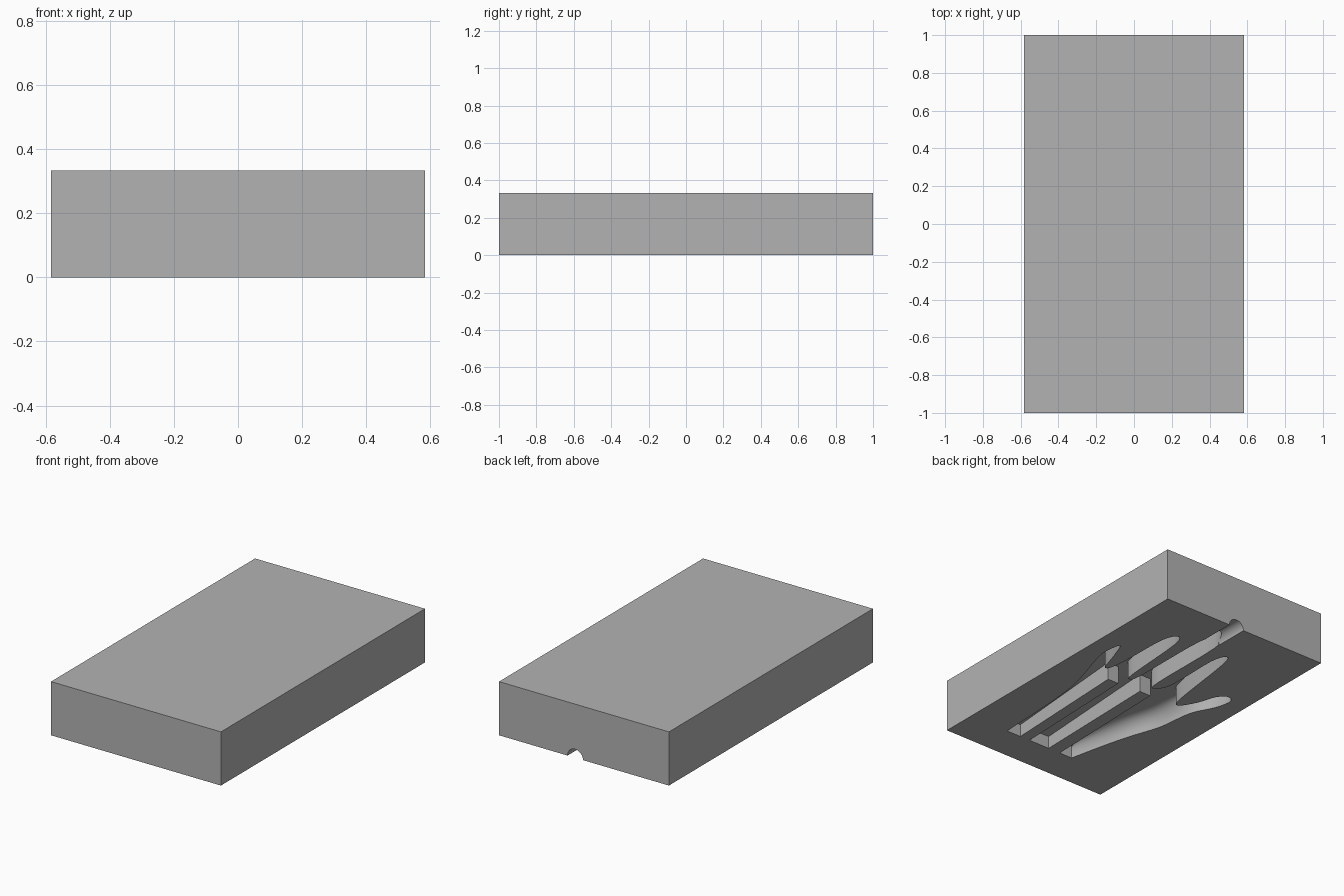
import bpy, bmesh, math
from mathutils import Vector

cube = bpy.data.objects.get("Cube")
if cube:
    bpy.data.objects.remove(cube, do_unlink=True)

WRIST = -0.78
HALF_X = 0.583
HEIGHT = 0.333


def make_material(name, value):
    mat = bpy.data.materials.new(name)
    mat.use_nodes = True
    color = (value, value, value, 1)
    mat.diffuse_color = color
    mat.node_tree.nodes["Principled BSDF"].inputs["Base Color"].default_value = color
    return mat


def make_object(name, bm):
    bmesh.ops.recalc_face_normals(bm, faces=bm.faces)
    mesh = bpy.data.meshes.new(name)
    bm.to_mesh(mesh)
    bm.free()
    obj = bpy.data.objects.new(name, mesh)
    bpy.context.collection.objects.link(obj)
    return obj


def smooth_path(points, steps=4):
    """Catmull-Rom curve through the points."""
    pts = [Vector(p) for p in points]
    pts = [pts[0]] + pts + [pts[-1]]
    path = []
    for a, b, c, d in zip(pts, pts[1:], pts[2:], pts[3:]):
        for i in range(steps):
            t = i / steps
            path.append(0.5 * (2 * b + (c - a) * t + (2 * a - 5 * b + 4 * c - d) * t ** 2
                               + (3 * b - a - 3 * c + d) * t ** 3))
    return path + [pts[-1]]


def cavity_depth(y):
    return 0.11 + 0.04 * y


def side_bulge(y):
    """How far the rounded side wall leans in: most at mid palm, none at the ends."""
    u = (y - WRIST) / (0.3 - WRIST)
    return math.sin(math.pi * u) ** 0.6 if 0 < u < 1 else 0


# Outline of the hand shaped cavity
outer_side = [(.31, WRIST), (.33, -.37), (.35, -.17), (.38, -.03), (.45, .2)]
fingers = [(.465, .3), (.445, .405), (.4, .3), (.345, .15), (.31, .25), (.3, .6),
           (.255, .7), (.21, .62), (.175, .2), (.15, .14), (.127, .22), (.12, .74),
           (.06, .84), (.005, .74), (0, .22), (-.03, .15), (-.08, .25), (-.08, .6),
           (-.115, .7), (-.155, .62), (-.22, .17), (-.26, .085), (-.325, .18),
           (-.367, .3), (-.42, .35), (-.465, .32)]
thumb_side = [(-.445, .21), (-.375, .06), (-.345, -.17), (-.28, -.37),
              (-.233, -.545), (-.18, WRIST)]
# Two straight ribs that split the palm into three channels
ribs = [(-.09, WRIST), (-.065, .07), (.015, .07), (-.005, WRIST),
        (.14, WRIST), (.17, .06), (.247, .06), (.21, WRIST)]

curve = smooth_path(outer_side + fingers + thumb_side)
first = 4 * len(outer_side)
last = 4 * (len(outer_side) + len(fingers))
rim = []
for i, p in enumerate(curve):
    lean = -0.06 if i < first else 0.09 if i >= last else 0
    rim.append((p, lean * side_bulge(p.y)))
rim += [(Vector(p), 0) for p in ribs]

# Cavity cutter: rings stacked from below the block up to the cavity floor
bm = bmesh.new()
levels = [-0.3] + [math.sin(k * math.pi / 12) for k in range(1, 7)]
rings = []
for t in levels:
    inward = 1 - math.sqrt(max(0, 1 - max(t, 0) ** 2))
    rings.append([bm.verts.new((p.x + lean * inward, p.y, t * cavity_depth(p.y)))
                  for p, lean in rim])
for low, high in zip(rings, rings[1:]):
    for i in range(len(low)):
        j = (i + 1) % len(low)
        bm.faces.new((low[i], low[j], high[j], high[i]))
bm.faces.new(rings[0])
bm.faces.new(rings[-1])
bmesh.ops.triangulate(bm, faces=[f for f in bm.faces if len(f.verts) > 4])
cavity = make_object("hand_cavity_cutter", bm)

# Pouring channel cutter: a cylinder along y that opens at the back
bm = bmesh.new()
bmesh.ops.create_cone(bm, cap_ends=True, segments=32, radius1=0.053, radius2=0.053, depth=0.4)
channel = make_object("pour_channel_cutter", bm)
channel.rotation_euler.x = math.pi / 2
channel.location = (0.06, 0.98, 0)

# Mould block
bm = bmesh.new()
bmesh.ops.create_cube(bm, size=1)
for v in bm.verts:
    v.co = (v.co.x * 2 * HALF_X, v.co.y * 2, (v.co.z + 0.5) * HEIGHT)
block = make_object("mould_block", bm)
grey = make_material("plain grey", 0.45)
for obj in (block, cavity, channel):
    obj.data.materials.append(grey)

for cutter in (cavity, channel):
    cut = block.modifiers.new(cutter.name, 'BOOLEAN')
    cut.operation = 'DIFFERENCE'
    cut.solver = 'EXACT'
    cut.object = cutter
    cutter.hide_render = True
    bpy.context.view_layer.objects.active = block
    block.select_set(True)
    bpy.ops.object.modifier_apply(modifier=cut.name)
    bpy.data.objects.remove(cutter, do_unlink=True)

bpy.ops.object.shade_smooth_by_angle(angle=math.radians(30))
